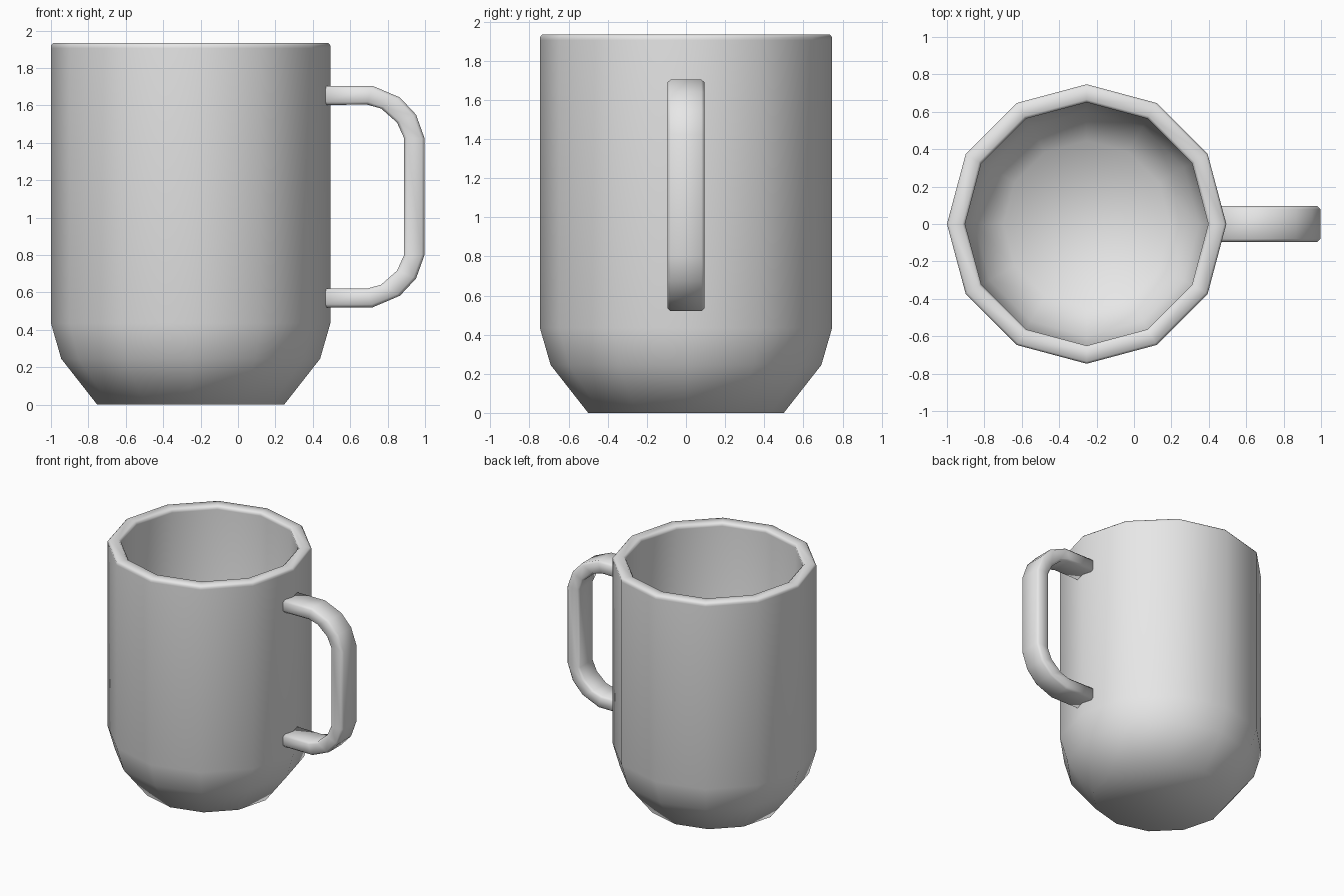
import bpy, bmesh, math

if "Cube" in bpy.data.objects:
    bpy.data.objects.remove(bpy.data.objects["Cube"])

grey = bpy.data.materials.new("light grey")
grey.diffuse_color = (0.8, 0.8, 0.8, 1)
grey.use_nodes = True
grey.node_tree.nodes["Principled BSDF"].inputs["Base Color"].default_value = grey.diffuse_color


def finish(name, bm):
    bmesh.ops.recalc_face_normals(bm, faces=bm.faces)
    for f in bm.faces:
        f.smooth = True
    me = bpy.data.meshes.new(name)
    bm.to_mesh(me)
    bm.free()
    me.materials.append(grey)
    ob = bpy.data.objects.new(name, me)
    bpy.context.collection.objects.link(ob)
    return ob


def skin(name, rings):
    """Bridge closed rings of points and cap both ends."""
    bm = bmesh.new()
    loops = [[bm.verts.new(p) for p in ring] for ring in rings]
    n = len(loops[0])
    for a, b in zip(loops, loops[1:]):
        for i in range(n):
            j = (i + 1) % n
            bm.faces.new((a[i], a[j], b[j], b[i]))
    bm.faces.new(loops[0])
    bm.faces.new(loops[-1])
    return finish(name, bm)


# Cup: twelve-sided turned profile, outside up, over the rim, down inside
CX, SIDES = -0.253, 12
profile = [(0.50, 0), (0.692, 0.245), (0.747, 0.435), (0.747, 1.905),
           (0.747, 1.92), (0.735, 1.934), (0.665, 1.934), (0.65, 1.92),
           (0.65, 1.905), (0.65, 0.45), (0.60, 0.29), (0.445, 0.10)]
skin("cup", [[(CX + r * math.cos(math.tau * i / SIDES),
               r * math.sin(math.tau * i / SIDES), z)
              for i in range(SIDES)] for r, z in profile])

# Handle: chamfered strap swept along outer/inner edges, mirrored about mid height
MID, HALF, CH = 1.112, 0.095, 0.016
upper = [((0.45, 1.704), (0.45, 1.602)),
         ((0.72, 1.704), (0.69, 1.604)),
         ((0.866, 1.642), (0.765, 1.583)),
         ((0.952, 1.55), (0.85, 1.508)),
         ((0.998, 1.422), (0.887, 1.427))]
lower = [tuple((x, 2 * MID - z) for x, z in pair) for pair in reversed(upper)]


def section(outer, inner):
    t = CH / math.dist(outer, inner)
    pts = []
    for y, k in ((-HALF + CH, 0), (HALF - CH, 0), (HALF, t), (HALF, 1 - t),
                 (HALF - CH, 1), (-HALF + CH, 1), (-HALF, 1 - t), (-HALF, t)):
        pts.append((outer[0] + (inner[0] - outer[0]) * k, y,
                    outer[1] + (inner[1] - outer[1]) * k))
    return pts


skin("handle", [section(o, i) for o, i in upper + lower])
